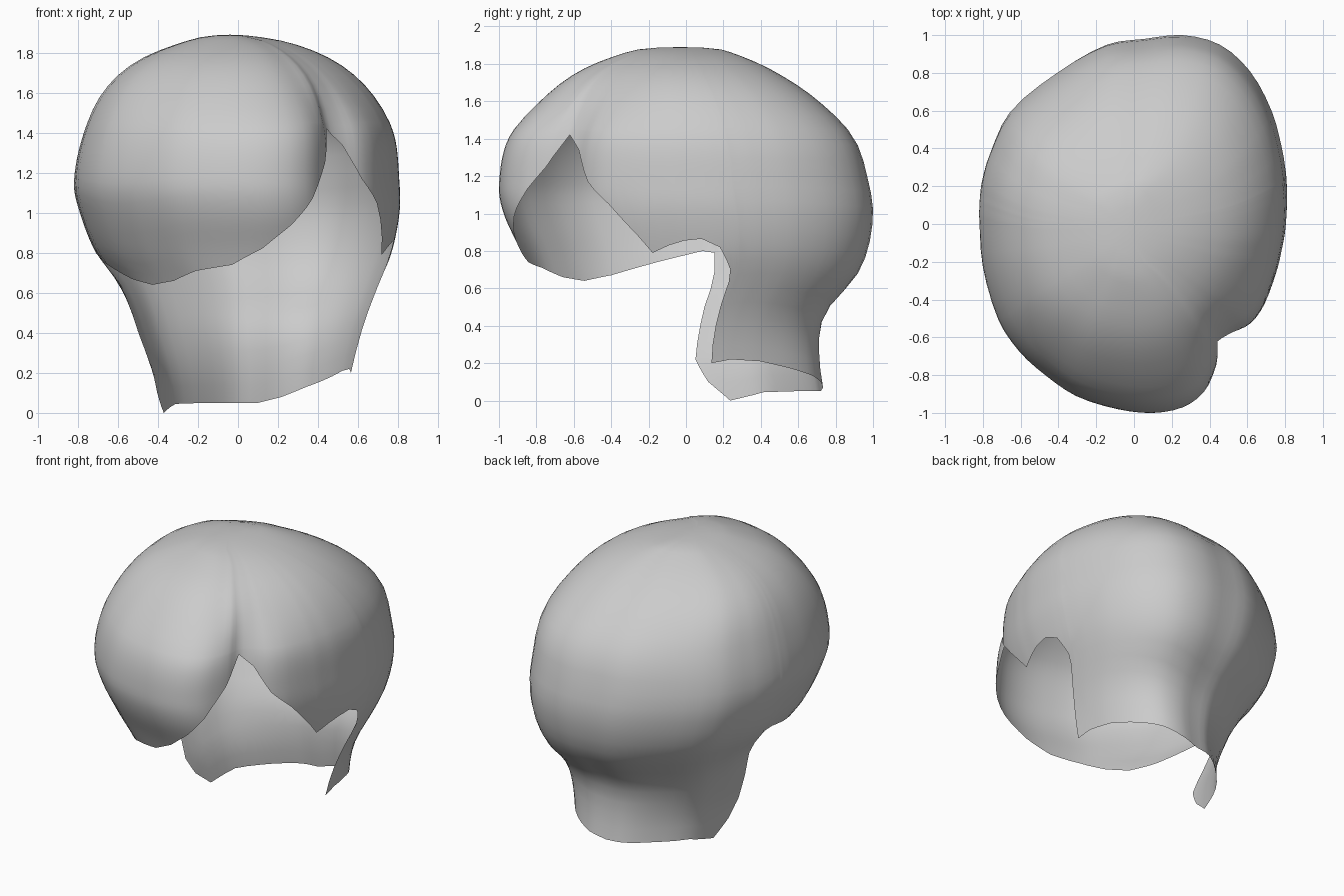
import bpy
import bmesh
import math
from mathutils import Vector

cube = bpy.data.objects.get("Cube")
if cube:
    bpy.data.objects.remove(cube, do_unlink=True)

TOP = 1.89      # crown height
SPLIT = 1.45    # rows above are level, rows below fan out to the hem
UPPER_ROWS = 12
LOWER_ROWS = 16
STEPS = 3       # columns per outline segment

# Plan outline at the widest level, with the hem height under each point
OUTLINE = [
    (.46, -.65, 1.42), (.44, -.75, 1.25), (.37, -.89, 1.07), (.26, -.97, .94),
    (.1, -1, .82), (-.08, -.98, .74), (-.3, -.91, .71), (-.46, -.8, .66),
    (-.6, -.67, .64), (-.71, -.5, .67), (-.79, -.22, .74), (-.81, .05, .8),
    (-.808, .12, .79), (-.807, .14, .5), (-.805, .16, .22), (-.795, .24, .1),
    (-.76, .37, 0), (-.65, .6, .045), (-.4, .81, .05), (-.15, .95, .05),
    (.05, .98, .05), (.25, 1, .08), (.45, .95, .13), (.61, .81, .17),
    (.725, .6, .21), (.78, .4, .22), (.801, .27, .2), (.803, .25, .5),
    (.805, .22, .7), (.807, .15, .82), (.804, .05, .865), (.795, -.05, .855),
    (.778, -.14, .83), (.755, -.24, .79), (.69, -.42, 1.05), (.62, -.52, 1.17),
    (.53, -.58, 1.34),
]

# Height, then the left, right, front and back extents of that level
LEVELS = [
    (0, -.4, .54, -.87, .745), (.2, -.43, .57, -.87, .715),
    (.4, -.5, .62, -.79, .72), (.52, -.54, .66, -.79, .78),
    (.65, -.6, .71, -.83, .9), (.8, -.71, .77, -.885, .97),
    (1, -.79, .81, -.975, 1), (1.15, -.82, .81, -1, .98),
    (1.4, -.77, .78, -.95, .9), (1.6, -.67, .67, -.79, .71),
    (1.75, -.51, .5, -.6, .49), (1.85, -.28, .26, -.36, .27),
    (1.88, -.17, .1, -.24, .17), (TOP, -.04, -.04, -.03, -.03),
]

# Plan position, reach and strength of swells near the crown: the parting
# closes up, the side around it draws in, and the back left side fills out
SWELLS = [(.46, -.65, .03, .13), (.46, -.65, .2, -.07), (-.65, .6, .25, .05)]


def spline(keys, points, i, t):
    """Point at fraction t of segment i, smooth through uneven keys."""
    def slope(k):
        a, b = max(k - 1, 0), min(k + 1, len(keys) - 1)
        return (points[b] - points[a]) / (keys[b] - keys[a])

    span = keys[i + 1] - keys[i]
    h = t * t * (3 - 2 * t)
    return (points[i].lerp(points[i + 1], h)
            + slope(i) * (span * t * (1 - t) ** 2)
            - slope(i + 1) * (span * t * t * (1 - t)))


def angle(z):
    """Arc position of a height, which keeps the crown round."""
    return math.asin(max(0, min(1, z / TOP)))


LEVEL_KEYS = [angle(level[0]) for level in LEVELS]
LEVEL_EXTENTS = [Vector(level[1:]) for level in LEVELS]


def extents(z):
    a = angle(z)
    i = 0
    while i < len(LEVELS) - 2 and a > LEVEL_KEYS[i + 1]:
        i += 1
    t = (a - LEVEL_KEYS[i]) / (LEVEL_KEYS[i + 1] - LEVEL_KEYS[i])
    return spline(LEVEL_KEYS, LEVEL_EXTENTS, i, t)


def shell_point(x, y, z):
    """Place an outline point on the shell at the given height."""
    fade = max(0, min(1, (z - 1.38) / .35))
    fade *= fade * (3 - 2 * fade)
    push = 1 + fade * sum(
        strength * math.exp(-((x - px) ** 2 + (y - py) ** 2) / reach)
        for px, py, reach, strength in SWELLS)
    left, right, front, back = extents(z)
    u = (x * push / .81 + 1) / 2
    v = (y * push + 1) / 2
    return Vector((left + (right - left) * u, front + (back - front) * v, z))


def row_heights(hem):
    lower = [hem + (SPLIT - hem) * i / LOWER_ROWS for i in range(LOWER_ROWS)]
    start = angle(SPLIT)
    step = (math.pi / 2 - start) / UPPER_ROWS
    return lower + [TOP * math.sin(start + step * i) for i in range(UPPER_ROWS)]


def dense_outline():
    """Closed smooth outline with the hem running straight between points."""
    ring = [OUTLINE[-1]] + OUTLINE + OUTLINE[:2]
    plan = [Vector(p[:2]) for p in ring]
    keys = [0]
    for a, b in zip(plan, plan[1:]):
        keys.append(keys[-1] + (b - a).length)
    for i in range(1, len(OUTLINE) + 1):
        for k in range(STEPS):
            t = k / STEPS
            x, y = spline(keys, plan, i, t)
            yield x, y, ring[i][2] + (ring[i + 1][2] - ring[i][2]) * t


# Hair shell: one column of vertices per outline point, closed at the crown
bm = bmesh.new()
columns = [[bm.verts.new(shell_point(x, y, z)) for z in row_heights(hem)]
           for x, y, hem in dense_outline()]
crown = bm.verts.new(shell_point(0, 0, TOP))
for i, col in enumerate(columns):
    prev = columns[i - 1]
    for j in range(len(col) - 1):
        bm.faces.new((prev[j], prev[j + 1], col[j + 1], col[j]))
    bm.faces.new((prev[-1], crown, col[-1]))

mesh = bpy.data.meshes.new("hair_shell")
bm.to_mesh(mesh)
bm.free()
hair = bpy.data.objects.new("hair_shell", mesh)
bpy.context.collection.objects.link(hair)

# Plain grey material
grey = bpy.data.materials.new("light_grey")
grey.use_nodes = True
colour = (.6, .6, .6, 1)
grey.diffuse_color = colour
grey.node_tree.nodes["Principled BSDF"].inputs["Base Color"].default_value = colour
mesh.materials.append(grey)

mesh.polygons.foreach_set("use_smooth", [True] * len(mesh.polygons))
mesh.update()
